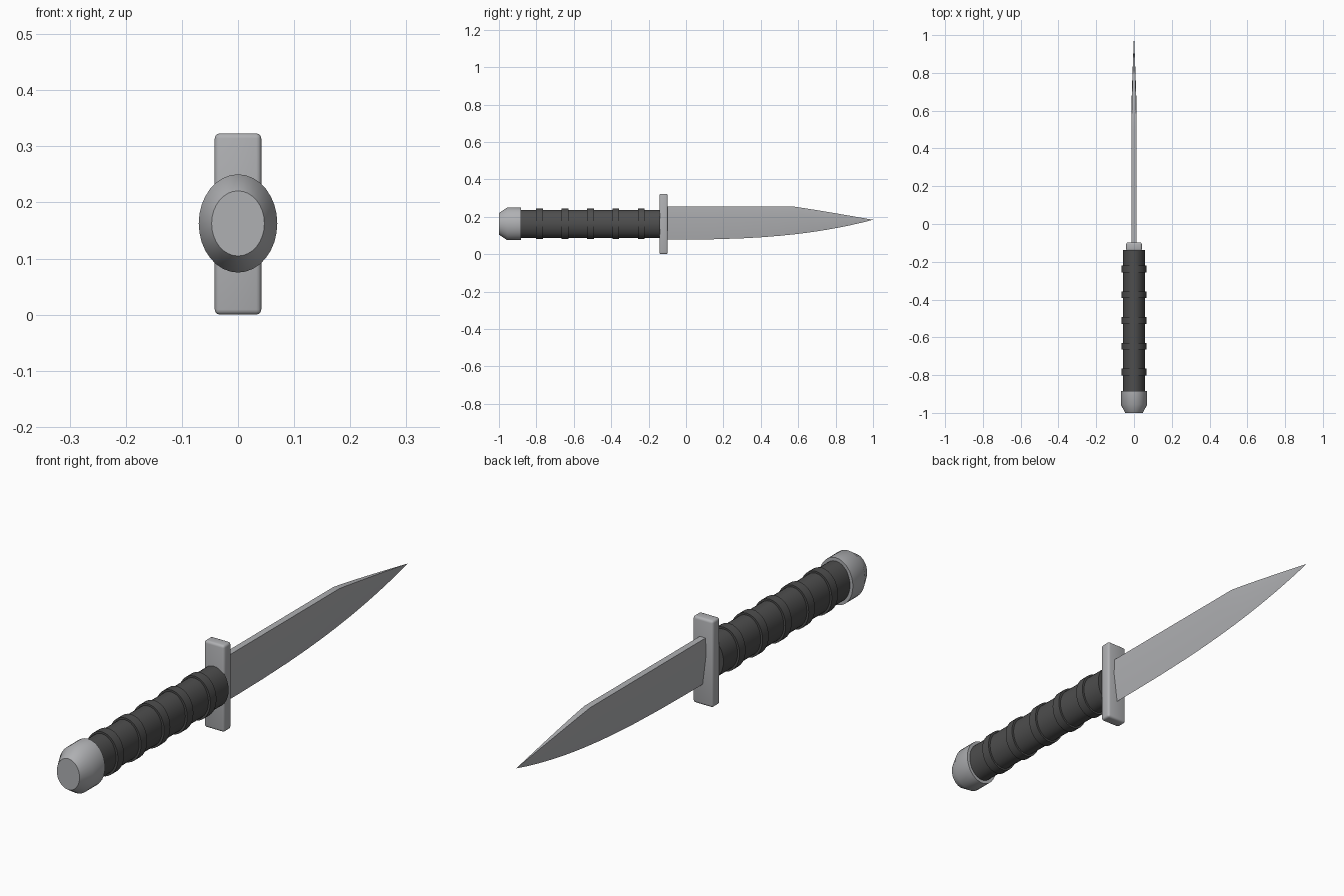
import bpy, bmesh, math

cube = bpy.data.objects.get("Cube")
if cube:
    bpy.data.objects.remove(cube, do_unlink=True)


def material(name, rgb):
    m = bpy.data.materials.new(name)
    m.use_nodes = True
    m.diffuse_color = (*rgb, 1)
    m.node_tree.nodes["Principled BSDF"].inputs["Base Color"].default_value = (*rgb, 1)
    return m


steel = material("steel grey", (0.43, 0.435, 0.45))
grip = material("dark grip", (0.075, 0.075, 0.075))
CENTRE_Z = 0.1625


def add_object(name, bm, mat, angle=30):
    bmesh.ops.recalc_face_normals(bm, faces=bm.faces)
    mesh = bpy.data.meshes.new(name)
    bm.to_mesh(mesh)
    bm.free()
    mesh.materials.append(mat)
    ob = bpy.data.objects.new(name, mesh)
    bpy.context.collection.objects.link(ob)
    bpy.ops.object.select_all(action='DESELECT')
    bpy.context.view_layer.objects.active = ob
    ob.select_set(True)
    bpy.ops.object.shade_smooth_by_angle(angle=math.radians(angle))
    return ob


def loft(name, rings, mat, angle=30):
    """Skin a list of equal-sized closed rings and cap both ends."""
    bm = bmesh.new()
    loops = [[bm.verts.new(p) for p in ring] for ring in rings]
    n = len(loops[0])
    for a, b in zip(loops, loops[1:]):
        for i in range(n):
            j = (i + 1) % n
            bm.faces.new((a[i], a[j], b[j], b[i]))
    bm.faces.new(loops[0])
    bm.faces.new(loops[-1])
    return add_object(name, bm, mat, angle)


def oval(y, rx, rz, n=32):
    turns = [2 * math.pi * i / n for i in range(n)]
    return [(rx * math.cos(t), y, CENTRE_Z + rz * math.sin(t)) for t in turns]


# Oval handle with five raised bands
loft("handle", [oval(-0.90, 0.058, 0.075), oval(-0.138, 0.058, 0.075)], grip)
for k in range(5):
    y = -0.783 + 0.136 * k
    loft(f"grip_band_{k + 1}", [oval(y - 0.018, 0.066, 0.082),
                                oval(y + 0.018, 0.066, 0.082)], grip)

# Chamfered pommel
loft("pommel", [oval(-1.0, 0.047, 0.058), oval(-0.955, 0.07, 0.0875),
                oval(-0.883, 0.07, 0.0875)], steel, 36)

# Rounded bar guard
bm = bmesh.new()
bmesh.ops.create_cube(bm, size=1)
for v in bm.verts:
    v.co = (v.co.x * 0.083, v.co.y * 0.044 - 0.12, v.co.z * 0.323 + 0.1615)
bmesh.ops.bevel(bm, geom=bm.edges[:], offset=0.009, segments=3,
                profile=0.5, affect='EDGES')
add_object("guard", bm, steel)

# Blade: flat spine, straight clip, curved belly, sharp lower edge
TIP_Y, TIP_Z, CLIP_Y = 1.0, 0.184, 0.58
stations = [-0.12, 0.0, 0.15, 0.3, 0.4, 0.5, 0.58, 0.64, 0.7, 0.76, 0.82, 0.88, 0.94, 0.999]
sections = []
for y in stations:
    clip = max(0, (y - CLIP_Y) / (TIP_Y - CLIP_Y))
    top = 0.254 - (0.254 - TIP_Z) * clip ** 1.06
    t = (y + 0.12) / (TIP_Y + 0.12)
    low = 0.078 + (TIP_Z - 0.078) * t ** 2.8
    thin = 1 - clip ** 1.2
    mid = low + (top - low) * 0.65
    sections.append([(-0.012 * thin, y, top), (0.012 * thin, y, top),
                     (0.0145 * thin, y, mid), (0, y, low),
                     (-0.0145 * thin, y, mid)])
loft("blade", sections, steel)
